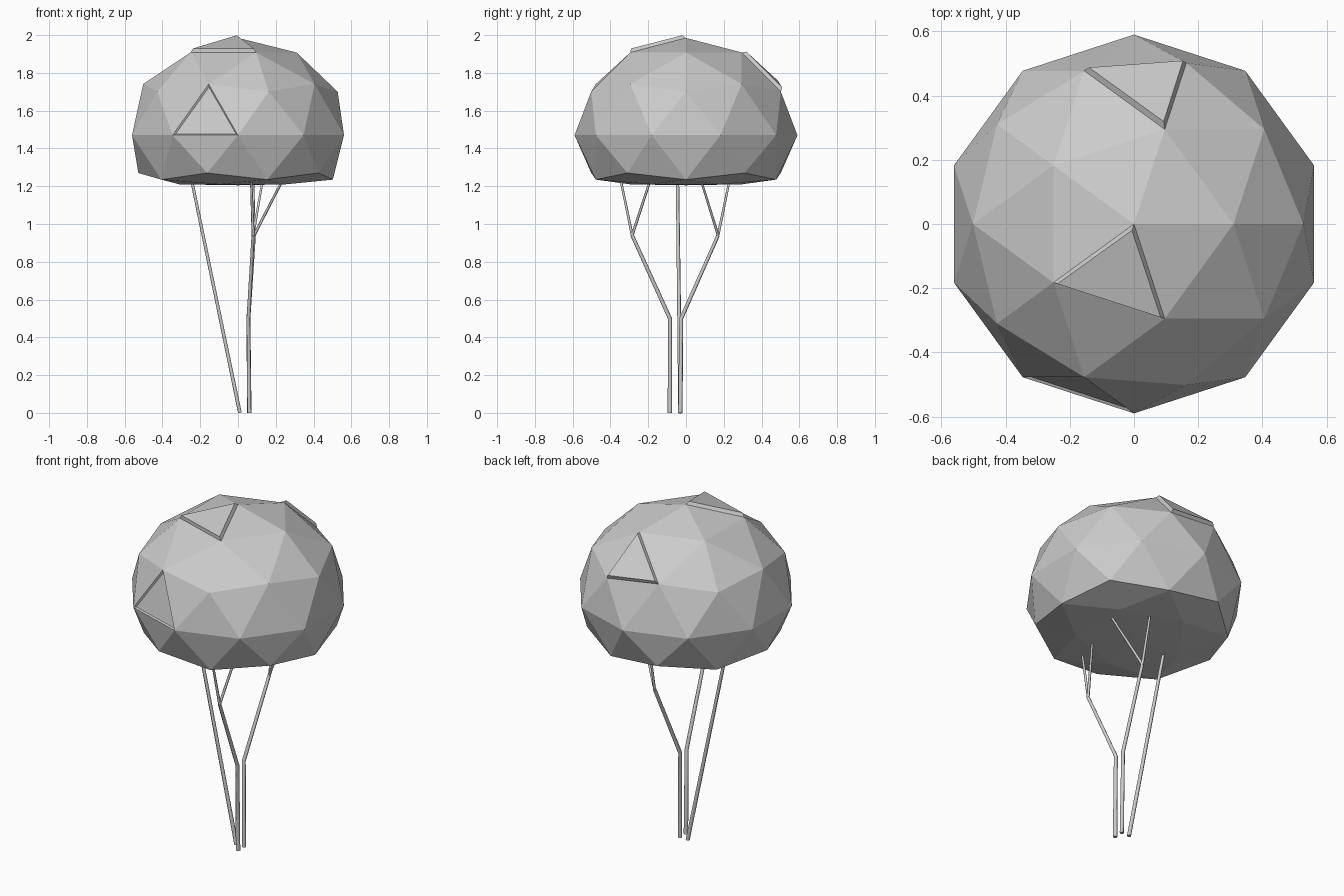
import bpy, bmesh
from mathutils import Vector

if "Cube" in bpy.data.objects:
    bpy.data.objects.remove(bpy.data.objects["Cube"], do_unlink=True)

# Single grey material
grey = bpy.data.materials.new("light_grey")
grey.use_nodes = True
colour = (0.6, 0.6, 0.6, 1)
grey.diffuse_color = colour
grey.node_tree.nodes["Principled BSDF"].inputs["Base Color"].default_value = colour

# Canopy: faceted dome, squashed above its widest ring and flattened below
RADIUS, WAIST = 0.59, 1.47
bm = bmesh.new()
bmesh.ops.create_icosphere(bm, subdivisions=2, radius=1)
for v in bm.verts:
    h = v.co.z
    if h >= 0:
        z = WAIST + 0.515 * h
    elif h > -0.6:
        z = WAIST + 0.447 * h
    else:
        z = 1.21 if h > -0.9 else 1.205
    v.co = Vector((v.co.x * RADIUS, v.co.y * RADIUS, z))

# Raised and sunken facets, found by their centres
facets = [((-0.05, -0.16, 1.93), 0.02),
          ((0.03, 0.42, 1.78), 0.02),
          ((-0.17, -0.51, 1.56), -0.008)]
for centre, depth in facets:
    face = min(bm.faces, key=lambda f: (f.calc_center_median() - Vector(centre)).length)
    bmesh.ops.inset_individual(bm, faces=[face], thickness=0.015, depth=depth)
mesh = bpy.data.meshes.new("canopy")
bm.to_mesh(mesh)
bm.free()
mesh.materials.append(grey)
canopy = bpy.data.objects.new("canopy", mesh)
bpy.context.collection.objects.link(canopy)


def limb(name, points, radius, tip=1.0):
    """Thin tube along a straight-sided path, narrowing to the tip."""
    curve = bpy.data.curves.new(name, "CURVE")
    curve.dimensions = "3D"
    curve.bevel_depth = radius
    curve.bevel_resolution = 1
    curve.use_fill_caps = True
    spline = curve.splines.new("POLY")
    spline.points.add(len(points) - 1)
    for i, (p, co) in enumerate(zip(spline.points, points)):
        p.co = (*co, 1)
        p.radius = 1 + (tip - 1) * i / (len(points) - 1)
    curve.materials.append(grey)
    obj = bpy.data.objects.new(name, curve)
    bpy.context.collection.objects.link(obj)


# Straight leaning trunk
limb("leaning_trunk", [(0.01, -0.03, 0), (-0.245, -0.045, 1.23)], 0.011, 0.8)

# Bent trunks, each forking into two branches
front_fork = (0.08, -0.285, 0.94)
back_fork = (0.085, 0.17, 0.94)
limb("front_trunk", [(0.06, -0.085, 0), (0.055, -0.085, 0.5), front_fork], 0.012, 0.8)
limb("back_trunk", [(0.06, -0.03, 0), (0.055, -0.025, 0.5), back_fork], 0.012, 0.8)
limb("front_outer_branch", [front_fork, (0.07, -0.345, 1.23)], 0.008, 0.8)
limb("front_inner_branch", [front_fork, (0.13, -0.19, 1.23)], 0.008, 0.8)
limb("back_side_branch", [back_fork, (0.235, 0.08, 1.23)], 0.008, 0.8)
limb("back_outer_branch", [back_fork, (0.08, 0.23, 1.23)], 0.008, 0.8)
